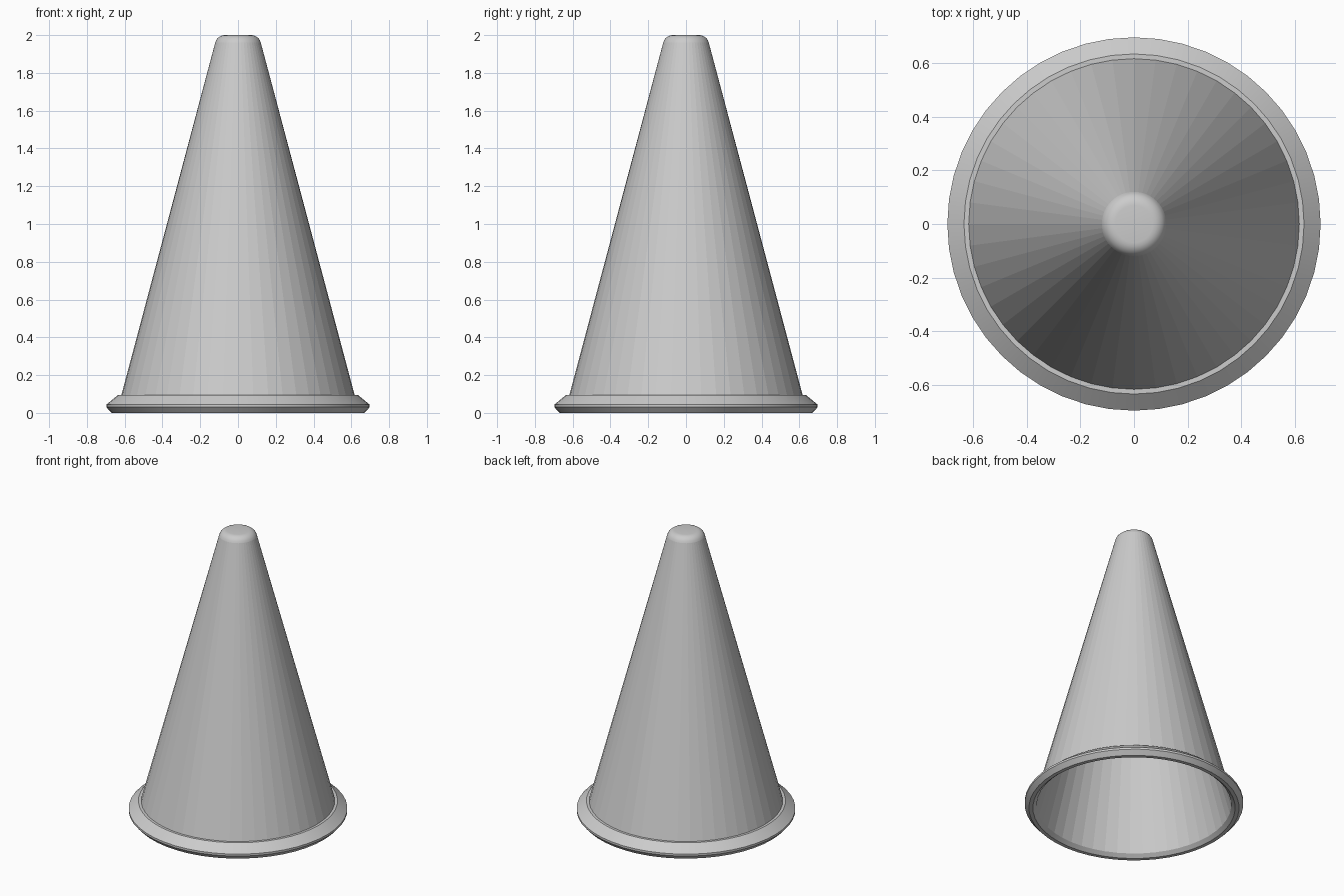
import bpy
import bmesh
from math import cos, sin, tau, radians

cube = bpy.data.objects.get("Cube")
if cube:
    bpy.data.objects.remove(cube, do_unlink=True)

SEGMENTS = 48

grey = bpy.data.materials.new("light grey")
grey.use_nodes = True
colour = (0.6, 0.6, 0.6, 1)
grey.diffuse_color = colour
grey.node_tree.nodes["Principled BSDF"].inputs["Base Color"].default_value = colour


def lathe(name, profile):
    """Revolve a closed loop of (radius, height) points; radius 0 makes a pole."""
    bm = bmesh.new()
    rings = []
    for r, z in profile:
        count = SEGMENTS if r else 1
        rings.append([bm.verts.new((r * cos(tau * i / SEGMENTS), r * sin(tau * i / SEGMENTS), z))
                      for i in range(count)])
    for a, b in zip(rings, rings[1:] + rings[:1]):
        if len(a) == len(b) == 1:
            continue  # the axis between two poles needs no faces
        for i in range(SEGMENTS):
            j = (i + 1) % SEGMENTS
            corners = [a[i % len(a)], a[j % len(a)], b[j % len(b)], b[i % len(b)]]
            bm.faces.new(list(dict.fromkeys(corners)))
    bmesh.ops.recalc_face_normals(bm, faces=bm.faces)
    mesh = bpy.data.meshes.new(name)
    bm.to_mesh(mesh)
    bm.free()
    mesh.materials.append(grey)
    obj = bpy.data.objects.new(name, mesh)
    bpy.context.collection.objects.link(obj)
    bpy.ops.object.select_all(action="DESELECT")
    obj.select_set(True)
    bpy.context.view_layer.objects.active = obj
    bpy.ops.object.shade_smooth_by_angle(angle=radians(30))
    return obj


# Hollow cone with a rounded, closed tip
tip = [(0.07 + 0.052 * cos(t), 1.948 + 0.052 * sin(t))
       for t in (radians(a) for a in range(15, 91, 15))]
outer = [(0.62, 0.085)] + tip + [(0, 2)]
inner = [(0, 1.98), (0.07, 1.98), (0.1, 1.95), (0.62, 0.022)]
cone = lathe("cone_shell", outer + inner)

# The long walls are faceted, the tip stays smooth
for face in cone.data.polygons:
    heights = [cone.data.vertices[v].co.z for v in face.vertices]
    if max(heights) - min(heights) > 1:
        face.use_smooth = False

# Flared rim around the open base
lathe("base_rim", [(0.62, 0.022), (0.645, 0), (0.67, 0), (0.697, 0.03),
                   (0.697, 0.044), (0.635, 0.095), (0.61, 0.095)])
